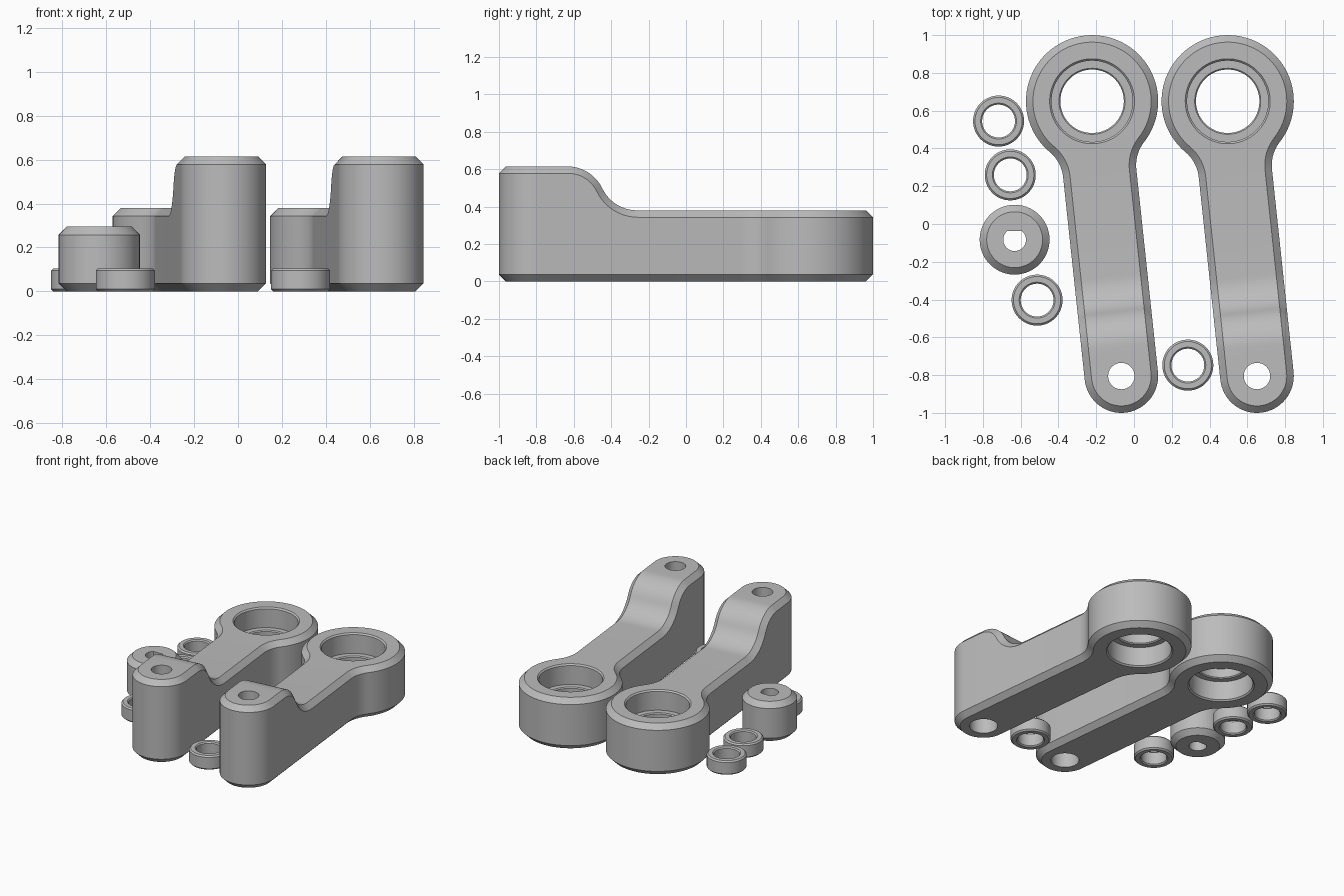
import bpy, bmesh, math

if "Cube" in bpy.data.objects:
    bpy.data.objects.remove(bpy.data.objects["Cube"])

grey = bpy.data.materials.new("plain grey")
grey.diffuse_color = (0.5, 0.5, 0.5, 1)
grey.use_nodes = True
grey.node_tree.nodes["Principled BSDF"].inputs["Base Color"].default_value = grey.diffuse_color


def make_object(name, bm, loc=(0, 0, 0), rot=0.0):
    bmesh.ops.recalc_face_normals(bm, faces=bm.faces)
    mesh = bpy.data.meshes.new(name)
    bm.to_mesh(mesh)
    bm.free()
    mesh.materials.append(grey)
    ob = bpy.data.objects.new(name, mesh)
    ob.location = loc
    ob.rotation_euler[2] = rot
    bpy.context.collection.objects.link(ob)
    return ob


def lathe(profile, closed=False, seg=64, centre_y=0.0, flat=9.0):
    """Revolve (radius, z) points; 'flat' cuts the +y side for a D shape."""
    bm = bmesh.new()
    rings = []
    for r, z in profile:
        angs = [2 * math.pi * (i + 0.5) / seg for i in range(seg)]
        rings.append([bm.verts.new((r * math.cos(a), centre_y + min(r * math.sin(a), flat), z))
                      for a in angs])
    pairs = list(zip(rings, rings[1:]))
    if closed:
        pairs.append((rings[-1], rings[0]))
    else:
        bm.faces.new(rings[0])
        bm.faces.new(rings[-1])
    for a, b in pairs:
        for i in range(seg):
            j = (i + 1) % seg
            bm.faces.new((a[i], a[j], b[j], b[i]))
    return bm


def cut(ob, cutter):
    mod = ob.modifiers.new("cut", 'BOOLEAN')
    mod.operation = 'DIFFERENCE'
    mod.solver = 'EXACT'
    mod.object = cutter
    select(ob)
    bpy.ops.object.modifier_apply(modifier=mod.name)
    bpy.data.objects.remove(cutter)


def select(ob):
    bpy.ops.object.select_all(action='DESELECT')
    ob.select_set(True)
    bpy.context.view_layer.objects.active = ob


def smooth(ob):
    select(ob)
    bpy.ops.object.shade_smooth_by_angle(angle=math.radians(30))


# Arm dimensions: end radius, head radius, fillet, length, chamfer
W, R, F, L, C = 0.195, 0.35, 0.20, 1.463, 0.037
Z_HIGH, Z_LOW, T0, T1 = 0.615, 0.38, 0.155, 0.53


def half_outline(inset):
    """Right half of the arm outline as (u, t, z, slope angle)."""
    w, r, f = W - inset, R - inset, F + inset
    pts = []
    for i in range(17):
        a = math.pi / 2 * (i / 16 - 1)
        pts.append((w * math.cos(a) if i else 0.0, w * math.sin(a), Z_HIGH, 0))
    # S-shaped drop made of two equal arcs
    dx, dz = (T1 - T0) / 2, (Z_HIGH - Z_LOW) / 2
    rad = (dx * dx + dz * dz) / (2 * dz)
    smax = math.asin(dx / rad)
    for i in range(13):
        s = smax * i / 12
        pts.append((w, T0 + rad * math.sin(s), Z_HIGH - rad * (1 - math.cos(s)), s))
    for i in range(11, -1, -1):
        s = smax * i / 12
        pts.append((w, T1 - rad * math.sin(s), Z_LOW + rad * (1 - math.cos(s)), s))
    # fillet into the head, then the head arc
    cu = W + F
    ct = L - math.sqrt((R + F) ** 2 - cu ** 2)
    tilt = math.atan2(L - ct, cu)
    for i in range(13):
        a = math.pi - tilt * i / 12
        pts.append((cu + f * math.cos(a), ct + f * math.sin(a), Z_LOW, 0))
    for i in range(1, 33):
        a = -tilt + (math.pi / 2 + tilt) * i / 32
        pts.append((r * math.cos(a) if i < 32 else 0.0, L + r * math.sin(a), Z_LOW, 0))
    return pts


def build_arm(name, loc, rot):
    outer, inner = half_outline(0), half_outline(C)
    rows = [[(u, t, 0) for u, t, z, s in inner],
            [(u, t, C) for u, t, z, s in outer],
            [(u, t - C * math.sin(s), z - C * math.cos(s)) for u, t, z, s in outer],
            [(u, t, z) for u, t, z, s in inner]]
    bm = bmesh.new()
    rings = []
    for row in rows:
        mirrored = [(-u, t, z) for u, t, z in row[-2:0:-1]]
        rings.append([bm.verts.new(p) for p in row + mirrored])
    n, total = len(outer), len(rings[0])
    for a, b in zip(rings, rings[1:]):
        for i in range(total):
            j = (i + 1) % total
            bm.faces.new((a[i], a[j], b[j], b[i]))
    # top and bottom caps as strips from side to side
    for ring in (rings[0], rings[-1]):
        for i in range(n - 1):
            ids = dict.fromkeys((i, i + 1, (total - i - 1) % total, (total - i) % total))
            bm.faces.new([ring[k] for k in ids])
    arm = make_object(name, bm, loc, rot)
    # bearing pockets on both sides of a thin lip
    bore = [(0.235, -0.01), (0.215, 0.01), (0.215, 0.15), (0.175, 0.15), (0.168, 0.157),
            (0.168, 0.223), (0.175, 0.23), (0.215, 0.23), (0.215, 0.37), (0.235, 0.39)]
    cut(arm, make_object("bore_cutter", lathe(bore, centre_y=L), loc, rot))
    # bolt hole, wider from below
    bolt = [(0.095, -0.02), (0.095, 0.25), (0.07, 0.25), (0.07, 0.7)]
    cut(arm, make_object("bolt_cutter", lathe(bolt, seg=48), loc, rot))
    smooth(arm)
    return arm


# Two identical crank arms
arm = build_arm("left_arm", (-0.067, -0.805, 0), math.atan2(0.155, 1.455))
arm_2 = arm.copy()
arm_2.name = "right_arm"
arm_2.location.x += 0.718
bpy.context.collection.objects.link(arm_2)

# Spacer rings
ring_profile = [(0.125, 0), (0.135, 0.01), (0.135, 0.095), (0.125, 0.105),
                (0.095, 0.105), (0.087, 0.097), (0.087, 0.008), (0.095, 0)]
spots = [(-0.717, 0.545), (-0.655, 0.26), (-0.513, -0.403), (0.285, -0.747)]
for k, (x, y) in enumerate(spots):
    smooth(make_object(f"spacer_ring_{k + 1}", lathe(ring_profile, closed=True), (x, y, 0)))

# Knob with a D-shaped shaft hole
knob_at = (-0.632, -0.083, 0)
knob = make_object("knob", lathe([(0.148, 0), (0.185, 0.037), (0.185, 0.258), (0.148, 0.295)]), knob_at)
cut(knob, make_object("shaft_cutter", lathe([(0.06, -0.05), (0.06, 0.35)], seg=48, flat=0.046), knob_at))
smooth(knob)
